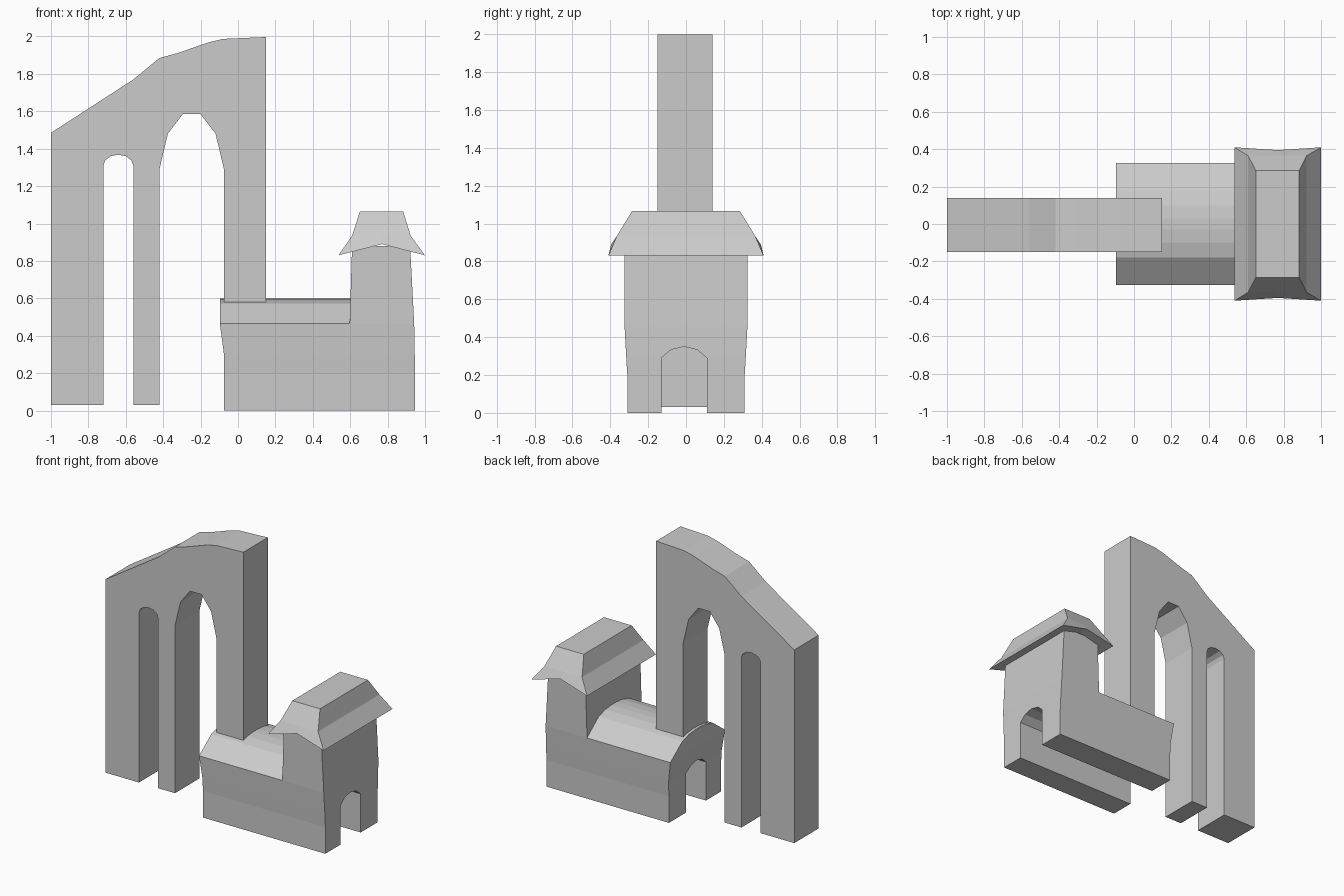
import bpy, bmesh
from math import cos, sin, pi

if "Cube" in bpy.data.objects:
    bpy.data.objects.remove(bpy.data.objects["Cube"])


def finish(name, bm):
    bmesh.ops.recalc_face_normals(bm, faces=bm.faces)
    me = bpy.data.meshes.new(name)
    bm.to_mesh(me)
    bm.free()
    ob = bpy.data.objects.new(name, me)
    bpy.context.collection.objects.link(ob)
    return ob


def loft(name, rings):
    """Skin a stack of equal-length rings and cap both ends."""
    bm = bmesh.new()
    vs = [[bm.verts.new(p) for p in r] for r in rings]
    n = len(rings[0])
    for a, b in zip(vs, vs[1:]):
        for i in range(n):
            j = (i + 1) % n
            bm.faces.new((a[i], a[j], b[j], b[i]))
    for r in (vs[0], vs[-1]):
        if n == 6:  # folded cap under the roof
            bm.faces.new((r[0], r[1], r[4], r[5]))
            bm.faces.new((r[1], r[2], r[3], r[4]))
        else:
            bm.faces.new(r)
    return finish(name, bm)


def rect(x0, x1, y, z):
    return [(x0, -y, z), (x1, -y, z), (x1, y, z), (x0, y, z)]


# Tall arched wall, extruded from its outline
small_arch = [(-0.64 + 0.08 * cos(a * pi / 6), 1.31 + 0.058 * sin(a * pi / 6))
              for a in range(7)]
outline = [(-1, 0.03), (-1, 1.485), (-0.56, 1.77), (-0.42, 1.885),
           (-0.32, 1.912), (-0.16, 1.968), (-0.08, 1.987), (0.15, 1.997),
           (0.15, 0.575), (-0.075, 0.575), (-0.075, 1.29), (-0.12, 1.48),
           (-0.2, 1.585), (-0.295, 1.585), (-0.375, 1.48), (-0.42, 1.29),
           (-0.42, 0.03), (-0.56, 0.03)] + small_arch + [(-0.72, 0.03)]
loft("arched_wall", [[(x, y, z) for x, z in outline] for y in (-0.15, 0.14)])

# Hall with a barrel roof, stacked as rectangles
hall = loft("gatehouse", [rect(x, 0.75, y, z) for x, y, z in (
    (-0.075, 0.31, 0), (-0.075, 0.31, 0.2), (-0.075, 0.316, 0.3),
    (-0.097, 0.325, 0.465), (-0.097, 0.18, 0.572), (-0.097, 0.1, 0.593),
    (-0.097, 0.03, 0.6))])

# Tapering tower
tower = loft("tower", [rect(x0, x1, y, z) for x0, x1, y, z in (
    (0.597, 0.945, 0.31, 0), (0.597, 0.945, 0.31, 0.2),
    (0.597, 0.945, 0.316, 0.3), (0.597, 0.942, 0.325, 0.465),
    (0.61, 0.92, 0.325, 0.88))])

# Passage running through hall and tower
passage = [(-0.13, -0.1), (0.11, -0.1), (0.11, 0.29), (0.06, 0.333),
           (-0.01, 0.35), (-0.08, 0.333), (-0.13, 0.29)]
cutter = loft("passage_cutter", [[(x, y, z) for y, z in passage] for x in (-0.3, 1.2)])

for other, op in ((tower, 'UNION'), (cutter, 'DIFFERENCE')):
    m = hall.modifiers.new(op.lower(), 'BOOLEAN')
    m.object, m.operation, m.solver = other, op, 'EXACT'
bpy.context.view_layer.update()
deps = bpy.context.evaluated_depsgraph_get()
baked = bpy.data.meshes.new_from_object(hall.evaluated_get(deps))
hall.modifiers.clear()
hall.data = baked
for helper in (tower, cutter):
    bpy.data.objects.remove(helper)


# Flared tower roof with raised eaves at front and back
def roof_ring(x0, x1, y, z, mid_y, mid_z):
    c = 0.77
    return [(x0, -y, z), (c, -mid_y, mid_z), (x1, -y, z),
            (x1, y, z), (c, mid_y, mid_z), (x0, y, z)]


loft("tower_roof", [roof_ring(0.537, 1.0, 0.41, 0.83, 0.395, 0.89),
                    roof_ring(0.61, 0.923, 0.365, 0.935, 0.365, 0.935),
                    roof_ring(0.652, 0.883, 0.285, 1.065, 0.285, 1.065)])
